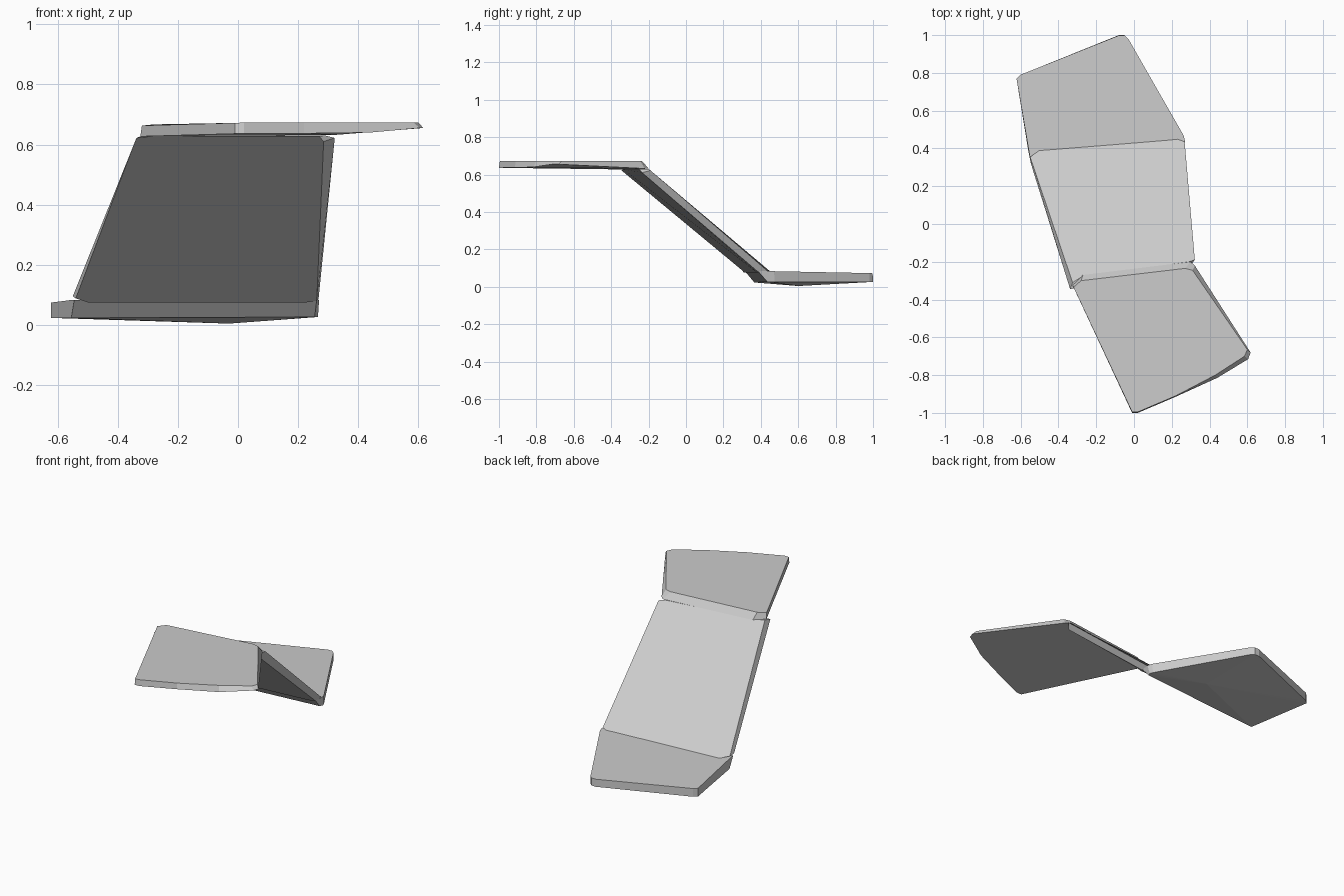
import bpy
import bmesh


def slab(name, top, bottom, dip=None):
    """Panel lofted between matching top and bottom outlines; optional low point underneath."""
    bm = bmesh.new()
    a = [bm.verts.new(p) for p in top]
    b = [bm.verts.new(p) for p in bottom]
    n = len(a)
    for i in range(n):
        j = (i + 1) % n
        bm.faces.new((a[i], a[j], b[j], b[i]))
    bm.faces.new(a)
    if dip:
        c = bm.verts.new(dip)
        for i in range(n):
            bm.faces.new((b[i], b[(i + 1) % n], c))
    else:
        bm.faces.new(b)
    bmesh.ops.recalc_face_normals(bm, faces=bm.faces)
    mesh = bpy.data.meshes.new(name)
    bm.to_mesh(mesh)
    bm.free()
    ob = bpy.data.objects.new(name, mesh)
    bpy.context.collection.objects.link(ob)


# Upper panel: sloping rear edge and chamfered front right lip
slab("upper_panel",
     [(-.32, -.335, .663), (-.01, -.995, .672), (.02, -.995, .673), (.22, -.91, .673),
      (.43, -.80, .673), (.585, -.70, .673), (.60, -.665, .673), (.31, -.245, .672),
      (.27, -.235, .672), (-.28, -.30, .667)],
     [(-.325, -.325, .627), (-.01, -1, .636), (.02, -1, .636), (.22, -.915, .637),
      (.44, -.815, .640), (.605, -.715, .655), (.617, -.68, .655), (.322, -.22, .632),
      (.30, -.20, .632), (-.27, -.27, .628)])

# Sloping middle panel, skewed in plan, with bevelled side edges
slab("sloping_panel",
     [(-.325, -.31, .627), (-.27, -.275, .630), (.29, -.20, .630), (.322, -.19, .622),
      (.268, .435, .085), (.23, .45, .082), (-.50, .39, .082), (-.55, .355, .095)],
     [(-.338, -.345, .622), (-.28, -.335, .628), (.27, -.25, .628), (.285, -.235, .610),
      (.262, .385, .080), (.23, .38, .075), (-.50, .31, .075), (-.54, .30, .088)])

# Lower panel with a shallow low point under it
slab("lower_panel",
     [(-.545, .315, .083), (-.552, .36, .083), (-.622, .77, .074), (-.60, .79, .074),
      (-.08, .998, .072), (-.05, .998, .072), (-.03, .98, .073), (.262, .47, .083),
      (.27, .44, .083), (.262, .385, .083)],
     [(-.555, .365, .023), (-.56, .39, .023), (-.622, .77, .023), (-.60, .79, .023),
      (-.08, 1, .026), (-.05, 1, .026), (-.03, .98, .026), (.258, .475, .026),
      (.266, .455, .026), (.255, .435, .026)],
     dip=(-.03, .60, .004))
